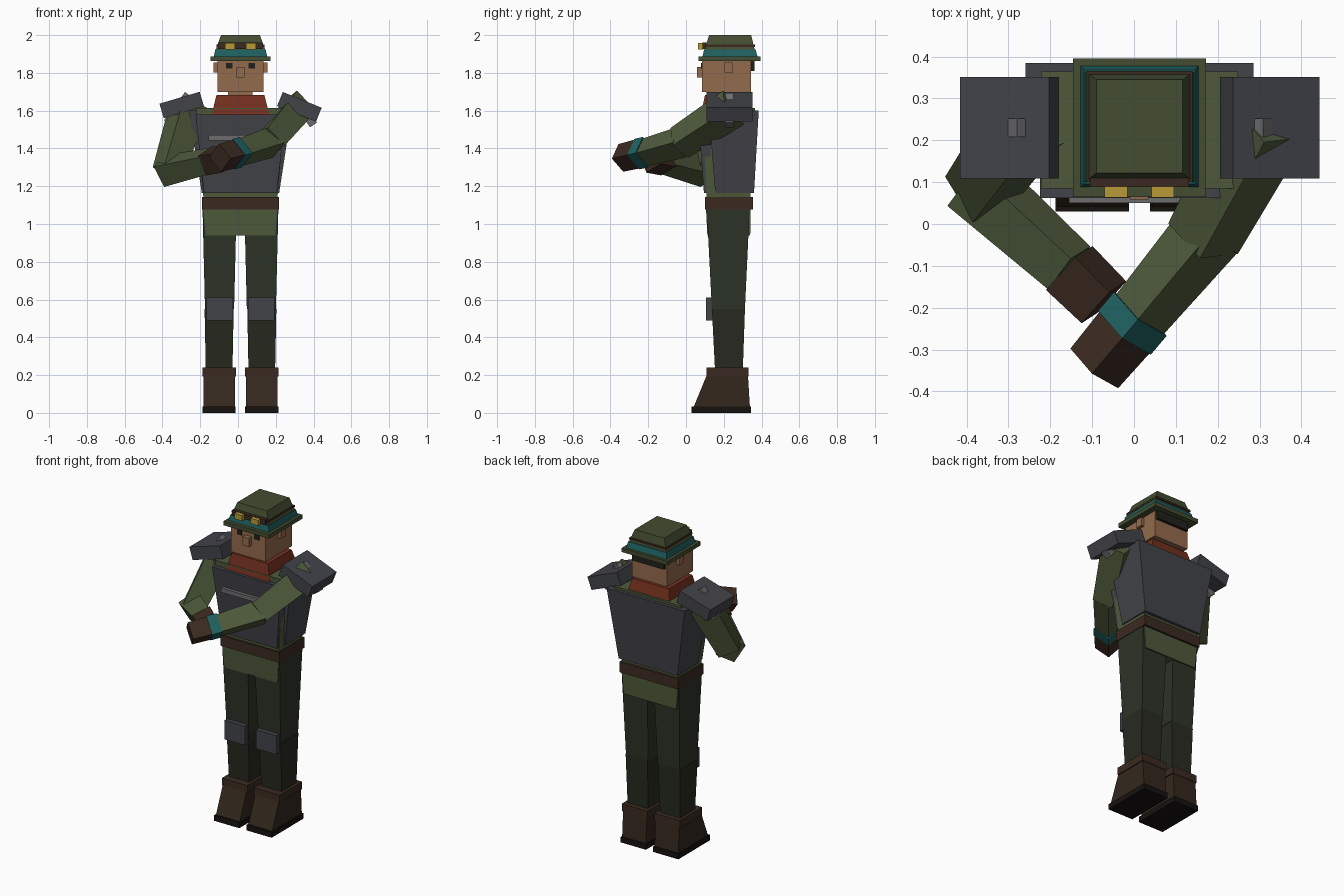
import bpy, bmesh, math
from mathutils import Vector, Matrix

if "Cube" in bpy.data.objects:
    bpy.data.objects.remove(bpy.data.objects["Cube"])

CX, CY = 0.013, 0.23      # body axis


def mat(name, hexcol):
    m = bpy.data.materials.new(name)
    c = [int(hexcol[i:i + 2], 16) / 255 for i in (0, 2, 4)]
    m.diffuse_color = [((v + 0.055) / 1.055) ** 2.4 for v in c] + [1]
    m.use_nodes = True
    m.node_tree.nodes["Principled BSDF"].inputs["Base Color"].default_value = m.diffuse_color
    return m


OLIVE = mat("olive", "4e5a3b")
CLOTH = mat("hat_cloth", "434d31")
PANTS = mat("pants", "2c3327")
SHIN = mat("shin", "272a20")
PLATE = mat("plate", "424349")
STEEL = mat("steel", "6c6c6c")
LEATHER = mat("leather", "3b2a20")
BOOT = mat("boot", "33271d")
SOLE = mat("sole", "15110f")
SKIN = mat("skin", "946b4d")
RED = mat("scarf_red", "74301f")
TEAL = mat("teal", "1f6060")
YELLOW = mat("lens", "b89a38")
DARK = mat("dark", "20201a")


def hull_box(name, bottom, top, m, matrix=Matrix()):
    """Tapered box between two rectangles (x0, x1, y0, y1, z)."""
    bm = bmesh.new()
    rings = []
    for x0, x1, y0, y1, z in (bottom, top):
        rings.append([bm.verts.new(matrix @ Vector(p)) for p in
                      ((x0, y0, z), (x1, y0, z), (x1, y1, z), (x0, y1, z))])
    a, b = rings
    bm.faces.new(a[::-1])
    bm.faces.new(b)
    for i in range(4):
        j = (i + 1) % 4
        bm.faces.new((a[i], a[j], b[j], b[i]))
    me = bpy.data.meshes.new(name)
    bm.to_mesh(me)
    bm.free()
    ob = bpy.data.objects.new(name, me)
    bpy.context.collection.objects.link(ob)
    me.materials.append(m)
    return ob


def block(name, hw, y0, y1, z0, z1, m, hw2=None, y2=None, y3=None, off=0.0):
    """Box centred on the body axis + off; optional taper at the top."""
    c = CX + off
    hw2 = hw if hw2 is None else hw2
    y2 = y0 if y2 is None else y2
    y3 = y1 if y3 is None else y3
    return hull_box(name, (c - hw, c + hw, y0, y1, z0), (c - hw2, c + hw2, y2, y3, z1), m)


def limb(name, p, q, w0, w1, roll, m, d0=None, d1=None):
    """Tapered square bar from p to q."""
    p, q = Vector(p), Vector(q)
    d = q - p
    mx = Matrix.Translation(p) @ d.to_track_quat('Z', 'Y').to_matrix().to_4x4() \
        @ Matrix.Rotation(math.radians(roll), 4, 'Z')
    a, b = w0 / 2, w1 / 2
    c, e = (d0 or w0) / 2, (d1 or w1) / 2
    return hull_box(name, (-a, a, -c, c, 0), (-b, b, -e, e, d.length), m, mx)


# Legs and boots
for s, side in ((-1, "right"), (1, "left")):
    o = 0.113 * s
    block(side + "_sole", 0.088, 0.03, 0.345, 0, 0.035, SOLE, off=o)
    block(side + "_boot", 0.083, 0.042, 0.338, 0.035, 0.2, BOOT, 0.083, 0.11, 0.328, off=o)
    block(side + "_boot_cuff", 0.089, 0.108, 0.332, 0.192, 0.239, LEATHER, off=o)
    block(side + "_shin", 0.07, 0.155, 0.3, 0.2, 0.55, SHIN, 0.077, 0.137, 0.312, off=o)
    block(side + "_thigh", 0.077, 0.137, 0.312, 0.55, 1.08, PANTS, 0.09, 0.11, 0.337, off=o * 0.98)
    block(side + "_knee_pad", 0.071, 0.105, 0.15, 0.49, 0.61, PLATE, off=0.11 * s)

# Jacket, belt and armour plates
block("jacket_skirt", 0.184, 0.113, 0.34, 0.94, 1.08, OLIVE, 0.196, 0.106, 0.342)
block("belt", 0.204, 0.1, 0.355, 1.077, 1.143, LEATHER)
block("jacket_torso", 0.196, 0.11, 0.34, 1.14, 1.615, OLIVE, 0.235, 0.085, 0.365)
block("front_plate", 0.193, 0.095, 0.13, 1.165, 1.58, PLATE, 0.238, 0.062, 0.13)
block("back_plate", 0.205, 0.155, 0.36, 1.165, 1.6, PLATE, 0.272, 0.12, 0.385)
block("chest_strip", 0.168, 0.05, 0.09, 1.443, 1.47, STEEL)

# Head
block("scarf", 0.152, 0.08, 0.36, 1.58, 1.682, RED, 0.127, 0.1, 0.335)
block("neck", 0.065, 0.15, 0.3, 1.62, 1.72, SKIN)
block("head", 0.121, 0.085, 0.345, 1.698, 1.88, SKIN)
block("nose", 0.022, 0.058, 0.09, 1.775, 1.83, SKIN)
block("hair", 0.112, 0.33, 0.362, 1.81, 1.868, DARK)
for s, side in ((-1, "right"), (1, "left")):
    block(side + "_eye", 0.017, 0.08, 0.09, 1.822, 1.852, DARK, off=0.06 * s)
    block(side + "_ear", 0.012, 0.205, 0.25, 1.802, 1.855, SKIN, off=0.13 * s)

# Hat and goggles
block("hat_brim", 0.159, 0.065, 0.395, 1.862, 1.888, CLOTH)
block("hat_band", 0.141, 0.088, 0.378, 1.888, 1.925, TEAL, 0.133, 0.096, 0.368)
block("hat_crown", 0.13, 0.1, 0.363, 1.925, 2.0, CLOTH, 0.103, 0.122, 0.345)
block("goggle_strap", 0.127, 0.1, 0.366, 1.938, 1.95, LEATHER)
block("goggle_frame", 0.118, 0.088, 0.11, 1.927, 1.96, LEATHER)
for s, side in ((-1, "right"), (1, "left")):
    block(side + "_lens", 0.027, 0.063, 0.092, 1.924, 1.958, YELLOW, off=0.056 * s)

# Arms: shoulder, elbow, wrist, hand end
R = [(-0.26, 0.23, 1.63), (-0.365, 0.085, 1.285), (-0.155, -0.105, 1.333), (-0.072, -0.187, 1.345)]
L = [(0.32, 0.25, 1.615), (0.165, -0.035, 1.43), (0.015, -0.215, 1.38), (-0.095, -0.345, 1.35)]
limb("right_upper_arm", R[0], R[1], 0.15, 0.13, 25, OLIVE)
limb("right_forearm", Vector(R[1]) * 1.1 - Vector(R[2]) * 0.1, R[2], 0.125, 0.105, 30, OLIVE)
limb("right_glove", R[2], R[3], 0.115, 0.11, 25, LEATHER)
limb("left_upper_arm", L[0], L[1], 0.15, 0.13, 35, OLIVE)
limb("left_forearm", Vector(L[1]) * 1.1 - Vector(L[2]) * 0.1, L[2], 0.12, 0.105, 42, OLIVE)
limb("left_cuff", L[2], (-0.023, -0.26, 1.37), 0.116, 0.116, 42, TEAL)
limb("left_glove", (-0.023, -0.26, 1.37), L[3], 0.11, 0.105, 42, LEATHER)

# Tilted shoulder pads, each with a steel pin
for side, x, z, ang in (("right", -0.298, 1.63, -16.5), ("left", 0.325, 1.62, 22)):
    mx = Matrix.Translation((x, CY, z)) @ Matrix.Rotation(math.radians(ang), 4, 'Y')
    r = (-0.111, 0.111, -0.121, 0.121)
    hull_box(side + "_shoulder_pad", r + (-0.04,), r + (0.04,), PLATE, mx)
limb("right_pad_pin", (-0.262, CY, 1.685), (-0.375, CY, 1.535), 0.045, 0.045, 0, STEEL)
limb("left_pad_pin", (0.29, CY, 1.68), (0.4, CY, 1.525), 0.045, 0.045, 0, STEEL)
